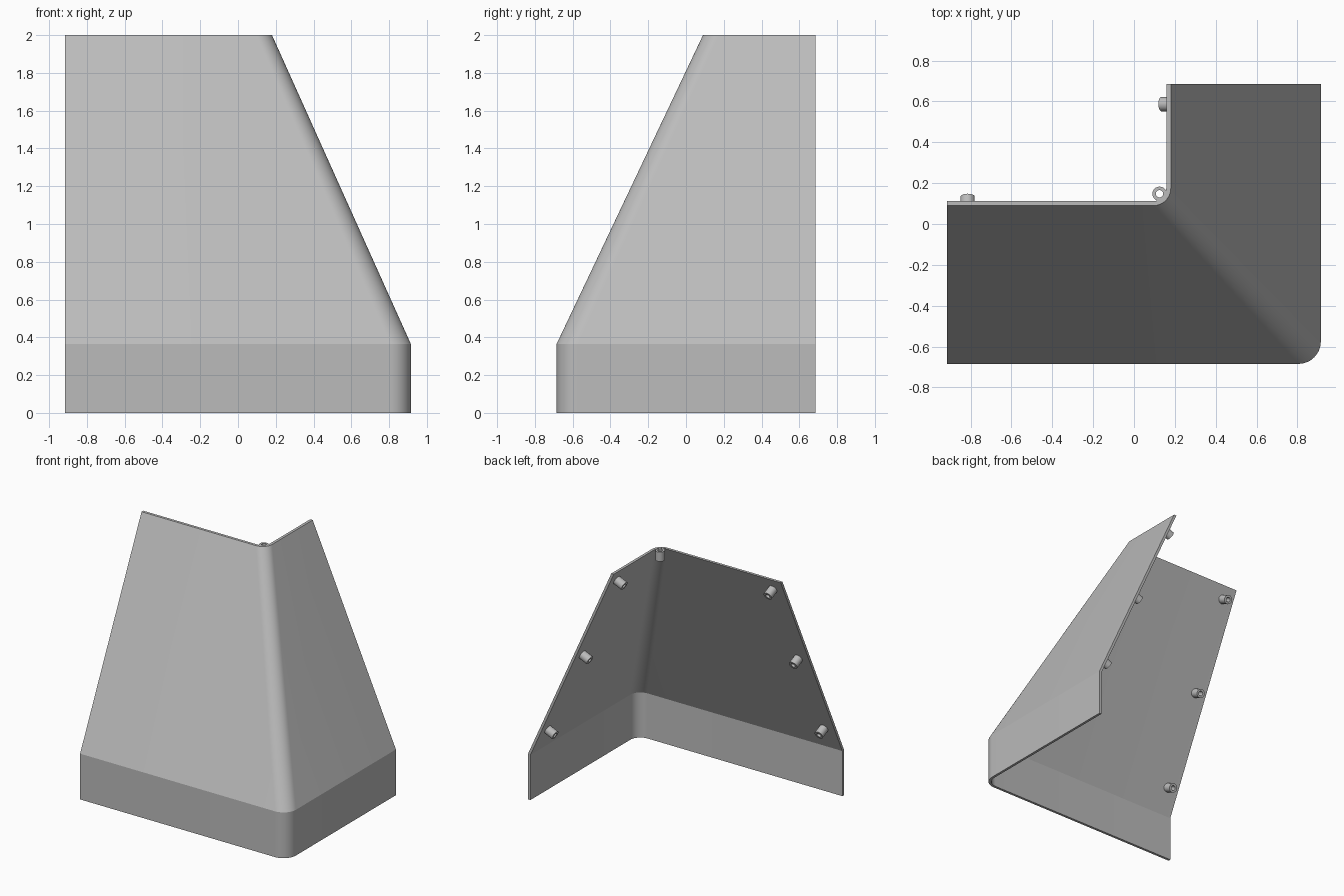
import bpy, bmesh, math
from mathutils import Vector

cube = bpy.data.objects.get("Cube")
if cube:
    bpy.data.objects.remove(cube, do_unlink=True)

grey = bpy.data.materials.new("plain grey")
grey.use_nodes = True
colour = (0.5, 0.5, 0.5, 1)
grey.diffuse_color = colour
grey.node_tree.nodes["Principled BSDF"].inputs["Base Color"].default_value = colour

LEFT_END, BACK_END = -0.915, 0.685
FOLD, TOP = 0.365, 2.0


def finish(name, bm):
    bmesh.ops.recalc_face_normals(bm, faces=bm.faces)
    mesh = bpy.data.meshes.new(name)
    bm.to_mesh(mesh)
    bm.free()
    obj = bpy.data.objects.new(name, mesh)
    bpy.context.collection.objects.link(obj)
    mesh.materials.append(grey)
    bpy.ops.object.select_all(action="DESELECT")
    obj.select_set(True)
    bpy.context.view_layer.objects.active = obj
    bpy.ops.object.shade_smooth_by_angle(angle=math.radians(20))
    return obj


def corner_path(x, y, z, r, steps=12):
    """Straight run, rounded corner, straight run at one height."""
    pts = [(LEFT_END, y, z)]
    for i in range(steps + 1):
        a = math.pi / 2 * (i / steps - 1)
        pts.append((x - r + r * math.cos(a), y + r + r * math.sin(a), z))
    return pts + [(x, BACK_END, z)]


# Folded corner shell: outer skin upwards, then inner skin downwards
sections = [
    (0.915, -0.685, 0, 0.11),
    (0.915, -0.685, FOLD, 0.11),
    (0.180, 0.090, TOP, 0.085),
    (0.158, 0.112, TOP, 0.063),
    (0.895, -0.665, FOLD - 0.005, 0.09),
    (0.895, -0.665, 0, 0.09),
]
bm = bmesh.new()
rows = [[bm.verts.new(p) for p in corner_path(*s)] for s in sections]
for k, row in enumerate(rows):
    nxt = rows[(k + 1) % len(rows)]
    for i in range(len(row) - 1):
        bm.faces.new((row[i], row[i + 1], nxt[i + 1], nxt[i]))
for end in (0, -1):
    v = [row[end] for row in rows]
    bm.faces.new((v[0], v[1], v[4], v[5]))
    bm.faces.new((v[1], v[2], v[3], v[4]))
finish("corner_shell", bm)


# Hollow mounting bosses
def boss(name, centre, axis, length=0.075, outer=0.035, inner=0.018, sides=24):
    bm = bmesh.new()
    h = length / 2
    loops = []
    for r, z in ((outer, -h), (outer, h), (inner, h), (inner, -h)):
        loops.append([bm.verts.new((r * math.cos(2 * math.pi * i / sides),
                                    r * math.sin(2 * math.pi * i / sides), z))
                      for i in range(sides)])
    for k in range(4):
        a, b = loops[k], loops[(k + 1) % 4]
        for i in range(sides):
            j = (i + 1) % sides
            bm.faces.new((a[i], a[j], b[j], b[i]))
    obj = finish(name, bm)
    obj.rotation_euler = Vector(axis).to_track_quat("Z", "Y").to_euler()
    obj.location = centre


rise = TOP - FOLD
front_axis = Vector((0, rise, -0.775)).normalized()
side_axis = Vector((-rise, 0, -0.735)).normalized()
for i, z in enumerate((1.905, 1.23, 0.55)):
    t = (TOP - z) / rise
    # inner wall position at this height, moved inwards by half the boss
    front = Vector((-0.815, 0.112 - 0.777 * t, z)) + front_axis * 0.036
    side = Vector((0.158 + 0.737 * t, 0.587, z)) + side_axis * 0.036
    front.z += 0.0
    boss(f"front_boss_{i + 1}", front, front_axis)
    boss(f"side_boss_{i + 1}", side, side_axis)
boss("corner_boss", (0.125, 0.148, TOP - 0.042), (0, 0, 1))
